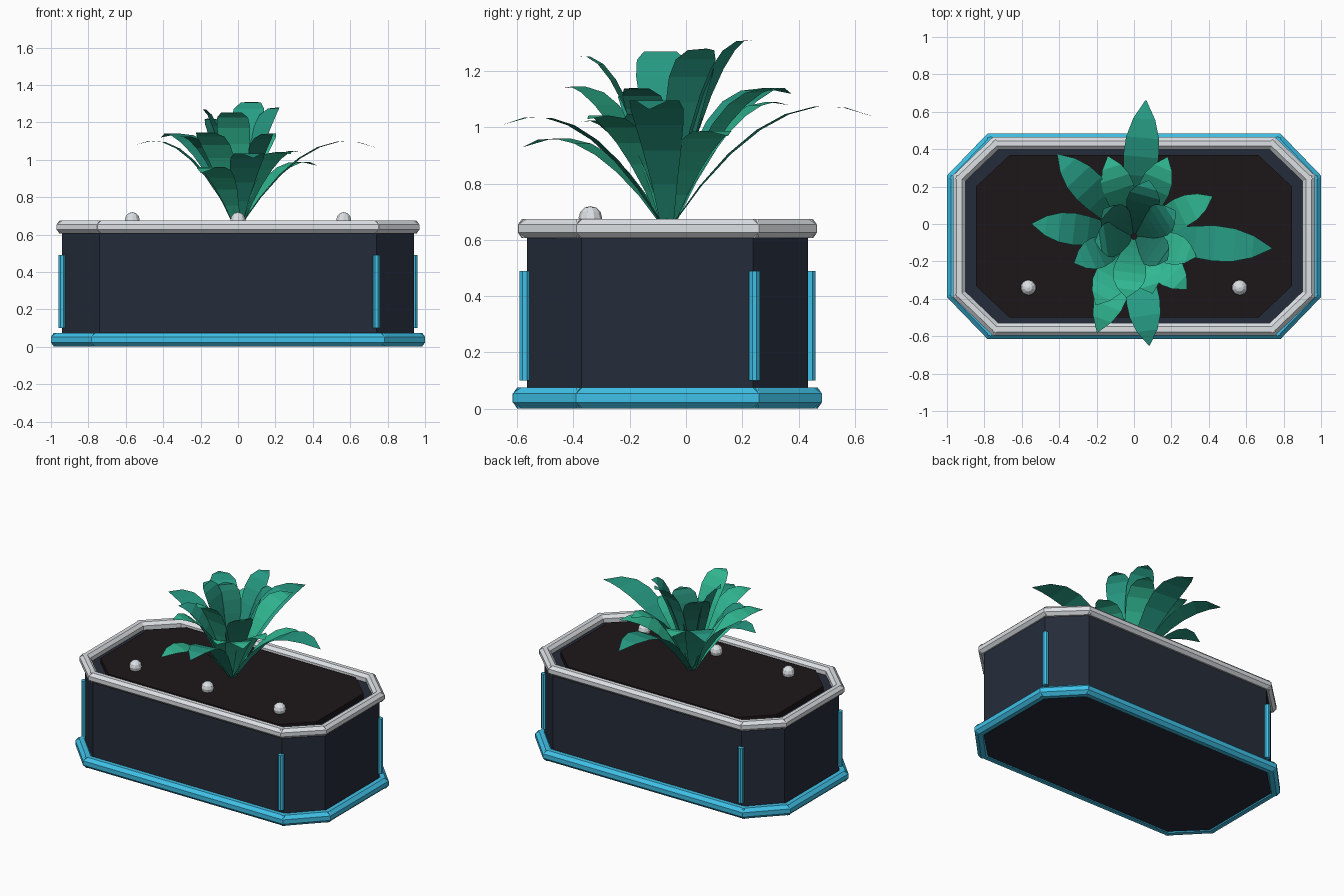
import bpy, bmesh, math
from mathutils import Vector

if "Cube" in bpy.data.objects:
    bpy.data.objects.remove(bpy.data.objects["Cube"])

CY = -0.066  # planter centre in y


def material(name, rgb):
    m = bpy.data.materials.new(name)
    m.diffuse_color = (*rgb, 1)
    m.use_nodes = True
    m.node_tree.nodes["Principled BSDF"].inputs["Base Color"].default_value = m.diffuse_color
    return m


NAVY = material("navy", (0.018, 0.025, 0.042))
CYAN = material("cyan", (0.05, 0.53, 0.80))
SILVER = material("silver", (0.72, 0.75, 0.78))
SOIL = material("soil", (0.012, 0.008, 0.009))
GREENS = [material("leaf_light", (0.03, 0.48, 0.29)),
          material("leaf_mid", (0.02, 0.33, 0.23)),
          material("leaf_deep", (0.015, 0.20, 0.14))]


def make_object(name, bm, mat):
    me = bpy.data.meshes.new(name)
    bm.to_mesh(me)
    bm.free()
    me.materials.append(mat)
    ob = bpy.data.objects.new(name, me)
    bpy.context.collection.objects.link(ob)
    return ob


def octagon(hx, hy, cx, cy, z):
    """Chamfered rectangle; cx and cy are where the chamfers start."""
    pts = [(cx, -hy), (hx, -cy), (hx, cy), (cx, hy),
           (-cx, hy), (-hx, cy), (-hx, -cy), (-cx, -hy)]
    return [Vector((x, y + CY, z)) for x, y in pts]


def slab(name, ring, z0, z1, mat):
    bm = bmesh.new()
    f = bm.faces.new([bm.verts.new((p.x, p.y, z0)) for p in ring])
    ext = bmesh.ops.extrude_face_region(bm, geom=[f])["geom"]
    for v in ext:
        if isinstance(v, bmesh.types.BMVert):
            v.co.z = z1
    bmesh.ops.recalc_face_normals(bm, faces=bm.faces)
    make_object(name, bm, mat)


def add_bar(bm, a, b, r, extend=0.0):
    """Eight-sided bar with flats up, down and sideways."""
    d = (b - a).normalized()
    a, b = a - d * extend, b + d * extend
    side = d.cross(Vector((0, 0, 1)))
    side = side.normalized() if side.length > 0.1 else Vector((1, 0, 0))
    up = side.cross(d)
    rr = r / math.cos(math.pi / 8)
    rings = []
    for p in (a, b):
        rings.append([bm.verts.new(p + rr * (side * math.cos(t) + up * math.sin(t)))
                      for t in [(i + 0.5) * math.pi / 4 for i in range(8)]])
    for i in range(8):
        j = (i + 1) % 8
        bm.faces.new((rings[0][i], rings[0][j], rings[1][j], rings[1][i]))
    for ring in rings:
        bm.faces.new(ring)
    bmesh.ops.recalc_face_normals(bm, faces=bm.faces)


def trim(name, ring, r, mat):
    bm = bmesh.new()
    for i, p in enumerate(ring):
        add_bar(bm, p, ring[(i + 1) % 8], r, 0.015)
    make_object(name, bm, mat)


# Planter body, soil and the two trims
body = octagon(0.94, 0.50, 0.74, 0.305, 0)
slab("planter_body", body, 0.006, 0.62, NAVY)
slab("soil", octagon(0.845, 0.435, 0.665, 0.265, 0), 0.60, 0.655, SOIL)
trim("base_trim", octagon(0.963, 0.513, 0.767, 0.31, 0.038), 0.037, CYAN)
trim("top_rim", octagon(0.935, 0.497, 0.74, 0.31, 0.64), 0.034, SILVER)

# Upright strips on every other corner
for i in range(0, 8, 2):
    p = Vector((body[i].x, CY + (body[i].y - CY) * 1.015, 0.10))
    bm = bmesh.new()
    add_bar(bm, p, p + Vector((0, 0, 0.39)), 0.019)
    make_object(f"corner_strip_{i // 2 + 1}", bm, CYAN)

# Round studs along the front of the soil
for i, x in enumerate((-0.565, 0, 0.565)):
    bm = bmesh.new()
    bmesh.ops.create_uvsphere(bm, u_segments=10, v_segments=6, radius=0.042)
    bmesh.ops.translate(bm, verts=bm.verts, vec=(x, -0.34, 0.678))
    make_object(f"soil_stud_{i + 1}", bm, SILVER)

# Leaves: angle, reach, tip height, droop, width, shade
WIDTHS = [0.24, 0.48, 0.72, 0.90, 1.0, 0.93, 0.62, 0.03]
LEAVES = [
    # outer tier
    (85, 0.73, 1.04, 0.16, 0.19, 1), (-5, 0.74, 1.065, 0.16, 0.19, 1),
    (-82, 0.59, 1.01, 0.13, 0.18, 1), (-111, 0.55, 0.93, 0.13, 0.17, 0),
    (173, 0.55, 1.08, 0.12, 0.17, 1), (133, 0.60, 1.12, 0.12, 0.18, 1),
    # middle tier
    (27, 0.47, 0.97, 0.10, 0.16, 0), (-18, 0.35, 1.04, 0.06, 0.17, 0),
    (67, 0.46, 1.13, 0.08, 0.17, 0), (108, 0.45, 1.08, 0.08, 0.17, 0),
    (204, 0.35, 1.12, 0.06, 0.17, 1), (-45, 0.40, 1.03, 0.08, 0.17, 0),
    (241, 0.42, 1.14, 0.06, 0.18, 0), (-72, 0.32, 1.02, 0.05, 0.17, 0),
    # upright heart
    (75, 0.31, 1.31, 0.04, 0.18, 1), (188, 0.21, 1.27, 0.05, 0.19, 1),
    (32, 0.26, 1.28, 0.03, 0.18, 1), (-97, 0.33, 1.25, 0.06, 0.18, 0),
    (-35, 0.22, 1.14, 0.03, 0.18, 2), (138, 0.22, 1.22, 0.03, 0.18, 2),
]
for n, (ang, reach, tip, droop, width, shade) in enumerate(LEAVES):
    t = math.radians(ang)
    out = Vector((math.cos(t), math.sin(t), 0))
    side = Vector((-out.y, out.x, 0))
    p0 = out * 0.015 + Vector((0, CY, 0.65))
    p1 = out * reach * 0.52 + Vector((0, CY, tip + droop))
    p2 = out * reach + Vector((0, CY, tip))
    bm = bmesh.new()
    prev = None
    for k, w in enumerate(WIDTHS):
        s = k / (len(WIDTHS) - 1)
        c = p0 * (1 - s) ** 2 + p1 * 2 * s * (1 - s) + p2 * s * s
        pair = [bm.verts.new(c + side * (e * w * width / 2)) for e in (-1, 1)]
        if prev:
            bm.faces.new((prev[0], pair[0], pair[1], prev[1]))
        prev = pair
    make_object(f"leaf_{n + 1}", bm, GREENS[shade])
